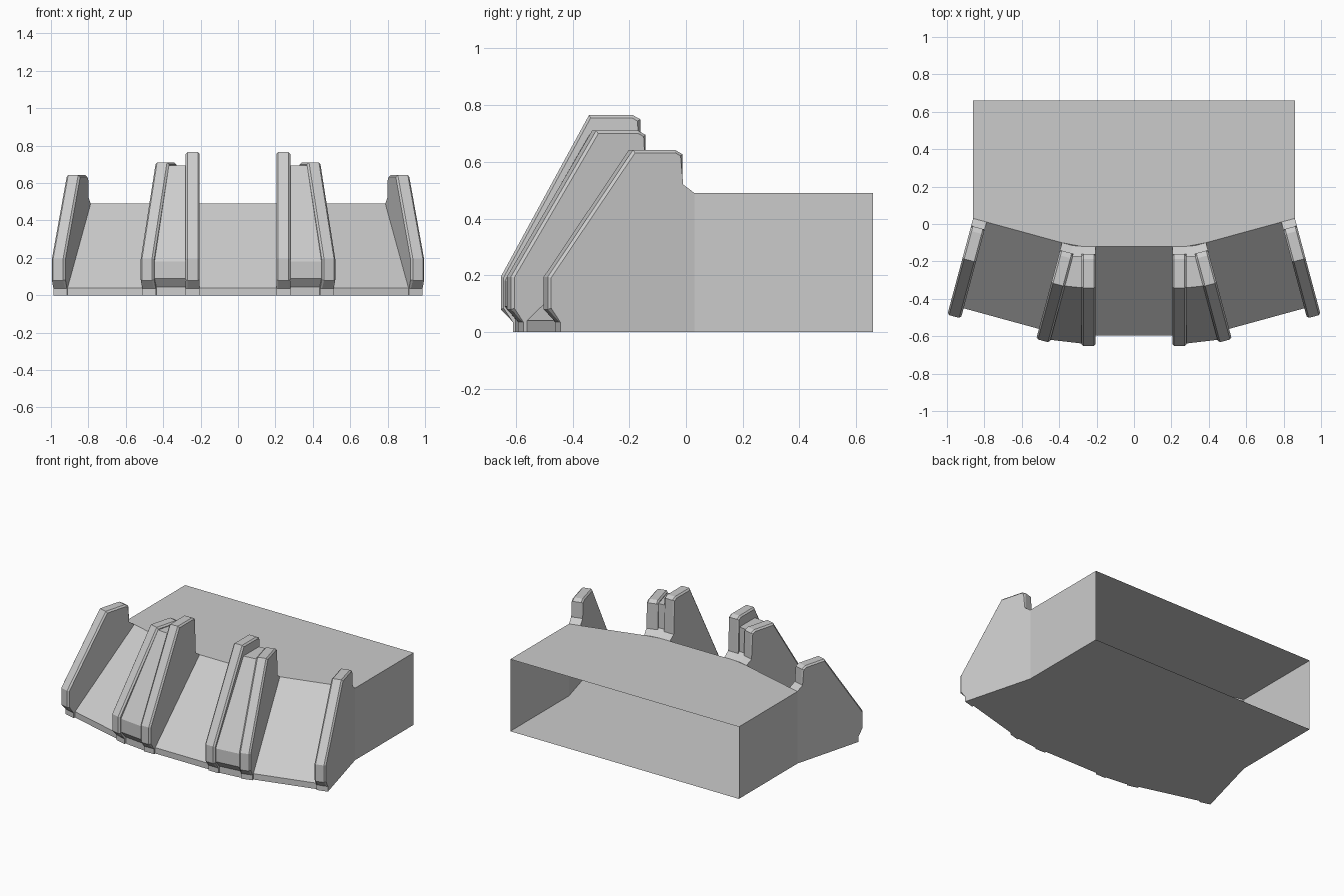
import bpy, bmesh
from math import sin, cos, radians

if "Cube" in bpy.data.objects:
    bpy.data.objects.remove(bpy.data.objects["Cube"])


def place(origin, deg, d, z, w=0.0):
    """Point at depth d (towards the front) and inward offset w from a rotated station."""
    a = radians(deg)
    return (origin[0] + d * sin(a) - w * cos(a), origin[1] - d * cos(a) - w * sin(a), z)


def finish(name, bm, merge=False):
    bmesh.ops.recalc_face_normals(bm, faces=bm.faces)
    mesh = bpy.data.meshes.new(name)
    bm.to_mesh(mesh)
    bm.free()
    ob = bpy.data.objects.new(name, mesh)
    bpy.context.collection.objects.link(ob)
    mod = ob.modifiers.new("mirror", 'MIRROR')
    mod.use_mirror_merge = merge
    return ob


def loft(name, side_a, side_b, bevel_range=None):
    """Solid between two matching outlines, with optional chamfered rim edges."""
    bm = bmesh.new()
    a = [bm.verts.new(p) for p in side_a]
    b = [bm.verts.new(p) for p in side_b]
    n = len(a)
    bm.faces.new(a)
    bm.faces.new(b[::-1])
    for i in range(n):
        j = (i + 1) % n
        bm.faces.new((a[j], a[i], b[i], b[j]))
    bmesh.ops.recalc_face_normals(bm, faces=bm.faces)
    if bevel_range:
        edges = [bm.edges.get((s[i], s[i + 1])) for s in (a, b) for i in range(*bevel_range)]
        bmesh.ops.bevel(bm, geom=edges, offset=0.01, segments=1, affect='EDGES')
    return finish(name, bm)


# Hollow body: open at the back, sloped panels at the front
stations = [((0, -0.12), 0), ((0.28, -0.12), 0), ((0.385, -0.10), 15), ((0.86, 0.03), 15)]
bm = bmesh.new()
rows = [[bm.verts.new(place(o, deg, d, z)) for o, deg in stations]
        for d, z in ((0, 0.49), (0.477, 0.04), (0.477, 0))]
for upper, lower in zip(rows, rows[1:]):
    for i in range(3):
        bm.faces.new((upper[i], lower[i], lower[i + 1], upper[i + 1]))
corner = bm.verts.new((0.86, 0.03, 0))
top_back = [bm.verts.new((x, 0.66, 0.49)) for x in (0.86, 0)]
low_back = [bm.verts.new((x, 0.66, 0)) for x in (0.86, 0)]
bm.faces.new(rows[0] + top_back)
bm.faces.new(rows[2] + [corner] + low_back)
bm.faces.new((rows[0][3], corner, low_back[0], top_back[0]))
bm.faces.new((rows[0][3], rows[1][3], rows[2][3], corner))
finish("hollow_body", bm, merge=True)

# Upright ribs standing on the sloped panels
for name, origin, deg, top in (("centre_rib", (0.28, -0.12), 0, 0.765),
                               ("middle_rib", (0.385, -0.10), 15, 0.71),
                               ("end_rib", (0.86, 0.03), 15, 0.642)):
    profile = [(0.47, 0), (0.47, 0.03), (0, 0.48), (0, 0.49), (0.041, 0.52),
               (0.041, top - 0.015), (0.068, top), (0.222, top),
               (0.533, 0.195), (0.533, 0.08), (0.49, 0.035), (0.49, 0)]
    loft(name, [place(origin, deg, d, z) for d, z in profile],
         [place(origin, deg, d, z, 0.075) for d, z in profile], (4, 10))

# Filler wedge between the centre and middle ribs
profile = [(0.47, 0), (0.47, 0.03), (0, 0.48), (0, 0.49), (0.055, 0.53), (0.055, 0.695),
           (0.222, 0.695), (0.52, 0.18), (0.52, 0.09), (0.482, 0.045), (0.482, 0)]
loft("filler_wedge", [place((0.27, -0.12), 0, d, z) for d, z in profile],
     [place((0.33, -0.115), 15, d, z) for d, z in profile])
